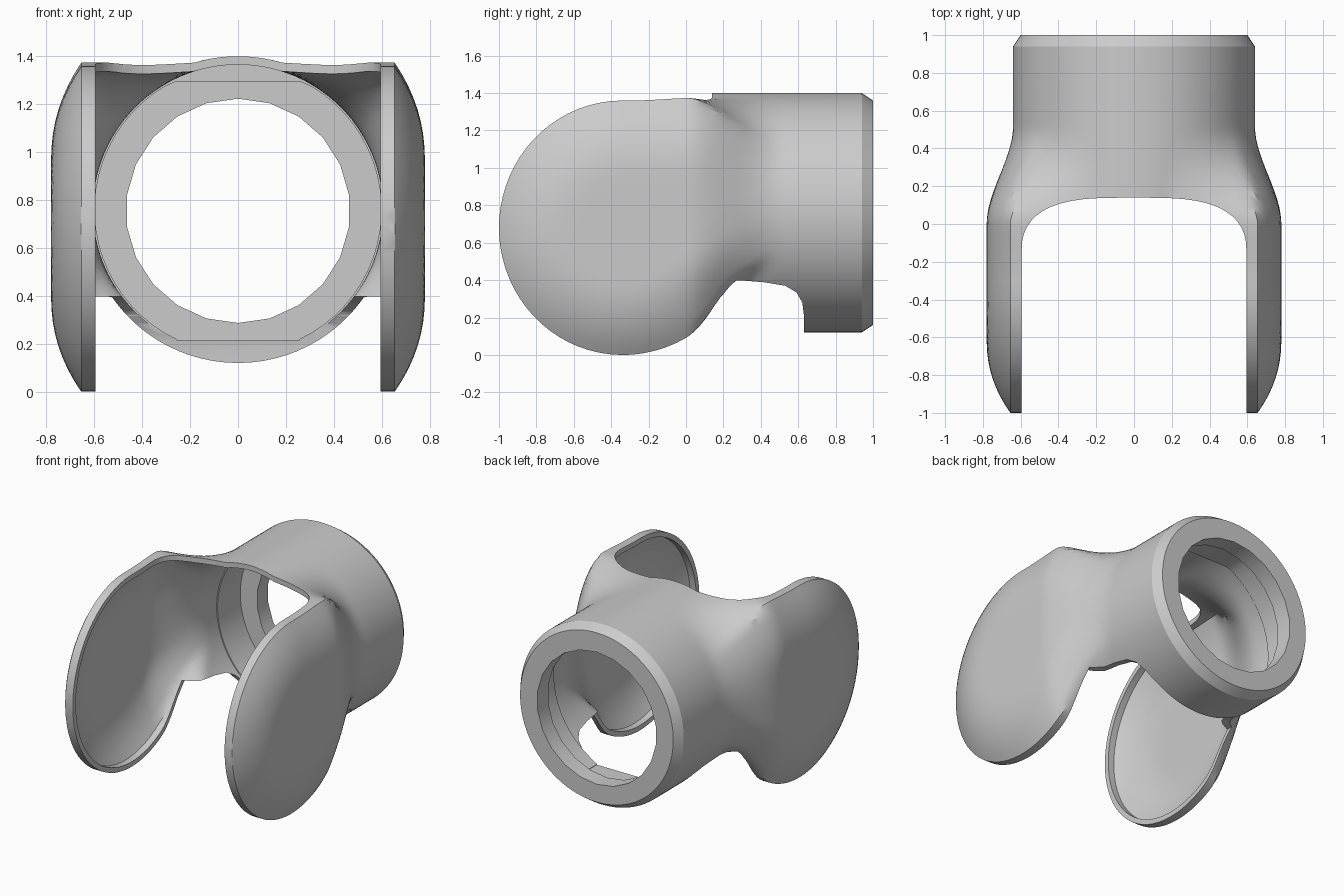
import bpy, bmesh, math

if "Cube" in bpy.data.objects:
    bpy.data.objects.remove(bpy.data.objects["Cube"])

CY, CZ, R = -0.34, 0.68, 0.68      # side disc centre and radius
FRONT = R / (1 + CY)               # slight squash so the discs end at y = -1
TZ, TR = 0.76, 0.64                # collar tube centre height and radius
WALL = 0.035


def smooth(a, b, v):
    t = min(max((v - a) / (b - a), 0), 1)
    return t * t * (3 - 2 * t)


def body_distance(x, y, z):
    """Domed cheek discs that melt into a round tube towards the back."""
    dy, dz = y - CY, z - CZ
    if dy > 0:
        dy *= 1 - 0.8 * smooth(0.25, 0.95, z)
        if dz > 0:
            dz *= R / (R + 0.02 * smooth(-0.3, 0.1, y))
    else:
        dy *= FRONT
    r = math.hypot(dy, dz)
    dome = 0.78 - 0.14 * max(0, (r - 0.28) / 0.42) ** 2.2
    drum = max(r - R, abs(x) - dome)
    tube = math.hypot(x, z - TZ) - TR
    if y <= 0:
        return drum
    s = smooth(0.0, 0.52, y)
    return min(drum * (1 - s) + tube * s, tube)


def new_object(name, bm):
    bmesh.ops.recalc_face_normals(bm, faces=bm.faces)
    me = bpy.data.meshes.new(name)
    bm.to_mesh(me)
    bm.free()
    ob = bpy.data.objects.new(name, me)
    bpy.context.collection.objects.link(ob)
    return ob


def skin(bm, rings):
    n = len(rings[0])
    for a, b in zip(rings, rings[1:]):
        for i in range(n):
            j = (i + 1) % n
            bm.faces.new((a[i], a[j], b[j], b[i]))
    bm.faces.new(rings[0])
    bm.faces.new(rings[-1])


def body_loft(name, inset, back, n=112):
    """Loft of cross-sections found by searching outwards from the centre line."""
    rad = R - inset
    half = 0.654 if inset == 0 else 0.642      # rim half-width, keeps a vertex on the rim
    stations = [(CY - rad / FRONT * math.cos(math.radians(a)), inset)
                for a in [2, 5, 9] + list(range(14, 91, 5))]
    stations += [(CY + (0.58 - CY) * i / 28, inset) for i in range(1, 29)]
    stations += back
    bm, rings = bmesh.new(), []
    for y, off in stations:
        cz = CZ + (TZ - CZ) * smooth(0, 0.5, y)
        dy = y - CY
        if dy < 0:
            up = low = math.sqrt(max(rad ** 2 - (dy * FRONT) ** 2, 1e-6))
        else:
            low = math.sqrt(max(rad ** 2 - dy ** 2, 0.2))
            up = math.sqrt(rad ** 2 - (0.2 * dy) ** 2) * (R + 0.02 * smooth(-0.3, 0.1, y)) / R
        ring = []
        for i in range(n):
            a = 2 * math.pi * i / n
            dx, dz = half * math.cos(a), math.sin(a) * (up if i < n / 2 else low)
            lo, hi = 0.0, 2.5
            for _ in range(24):
                t = (lo + hi) / 2
                if body_distance(dx * t, y, cz + dz * t) < -off:
                    lo = t
                else:
                    hi = t
            ring.append(bm.verts.new((dx * lo, y, cz + dz * lo)))
        rings.append(ring)
    skin(bm, rings)
    return new_object(name, bm)


def prism(name, pts, place, lo, hi):
    bm = bmesh.new()
    skin(bm, [[bm.verts.new(place(u, v, w)) for u, v in pts] for w in (lo, hi)])
    return new_object(name, bm)


def circle(r, cz, n):
    return [(r * math.cos(2 * math.pi * (i + 0.5) / n), cz + r * math.sin(2 * math.pi * (i + 0.5) / n))
            for i in range(n)]


def cut(target, cutter):
    cutter.hide_render = True
    m = target.modifiers.new("cut", 'BOOLEAN')
    m.operation, m.solver, m.object = 'DIFFERENCE', 'EXACT', cutter
    bpy.context.view_layer.objects.active = target
    bpy.ops.object.modifier_apply(modifier=m.name)
    bpy.data.objects.remove(cutter, do_unlink=True)


# outer shell with chamfered collar end
shell = body_loft("fork_joint_shell", 0.0, [(0.64, 0), (0.94, 0), (1.0, 0.04)])

# hollow interior
cut(shell, body_loft("hollow", WALL, [(0.625, WALL)]))

# collar chamber with flat floor and ceiling, then the narrower bore at the end
full = circle(0.598, TZ, 64)
floor_z, ceiling_z = 0.215, 1.295
wide = math.sqrt(0.598 ** 2 - 0.54 ** 2)
right = [p for p in full if p[0] > 0 and floor_z < p[1] < ceiling_z]
right.sort(key=lambda p: p[1])
right = [(wide, floor_z)] + right + [(wide, ceiling_z)]
chamber = right + [(-u, v) for u, v in right[::-1]]
cut(shell, prism("chamber", chamber, lambda u, v, w: (u, w, v), 0.55, 0.88))
cut(shell, prism("bore", circle(0.468, 0.755, 22), lambda u, v, w: (u, w, v), 0.5, 1.2))

# front slot between the cheeks, rounded towards the back
corner = [(0.595 * math.cos(a) ** 0.6, -0.14 + 0.28 * math.sin(a) ** 0.85)
          for a in [math.radians(7.5 * i) for i in range(12)]]
slot = [(0.595, -1.3)] + corner + [(0, 0.14)] + [(-x, y) for x, y in corner[::-1]] + [(-0.595, -1.3)]
cut(shell, prism("slot", slot, lambda u, v, w: (u, v, w), -0.3, 1.8))

# underside opening between cheeks and collar
under = [(0.632, -0.2), (0.632, 0.2), (0.622, 0.28), (0.59, 0.335), (0.53, 0.37), (0.42, 0.388),
         (0.30, 0.398), (0.26, 0.385), (0.235, 0.345), (0.20, 0.268), (0.17, 0.215), (0.10, 0.12),
         (0.02, 0.03), (-0.05, -0.2)]
cut(shell, prism("under", under, lambda u, v, w: (w, u, v), -1.0, 1.0))
box = [(-0.2, -0.2), (0.6, -0.2), (0.6, 0.32), (0.3, 0.397), (-0.2, 0.397)]
cut(shell, prism("under_middle", box, lambda u, v, w: (w, u, v), -0.595, 0.595))

bpy.ops.object.select_all(action='DESELECT')
shell.select_set(True)
bpy.context.view_layer.objects.active = shell
bpy.ops.object.shade_smooth_by_angle(angle=math.radians(30))
